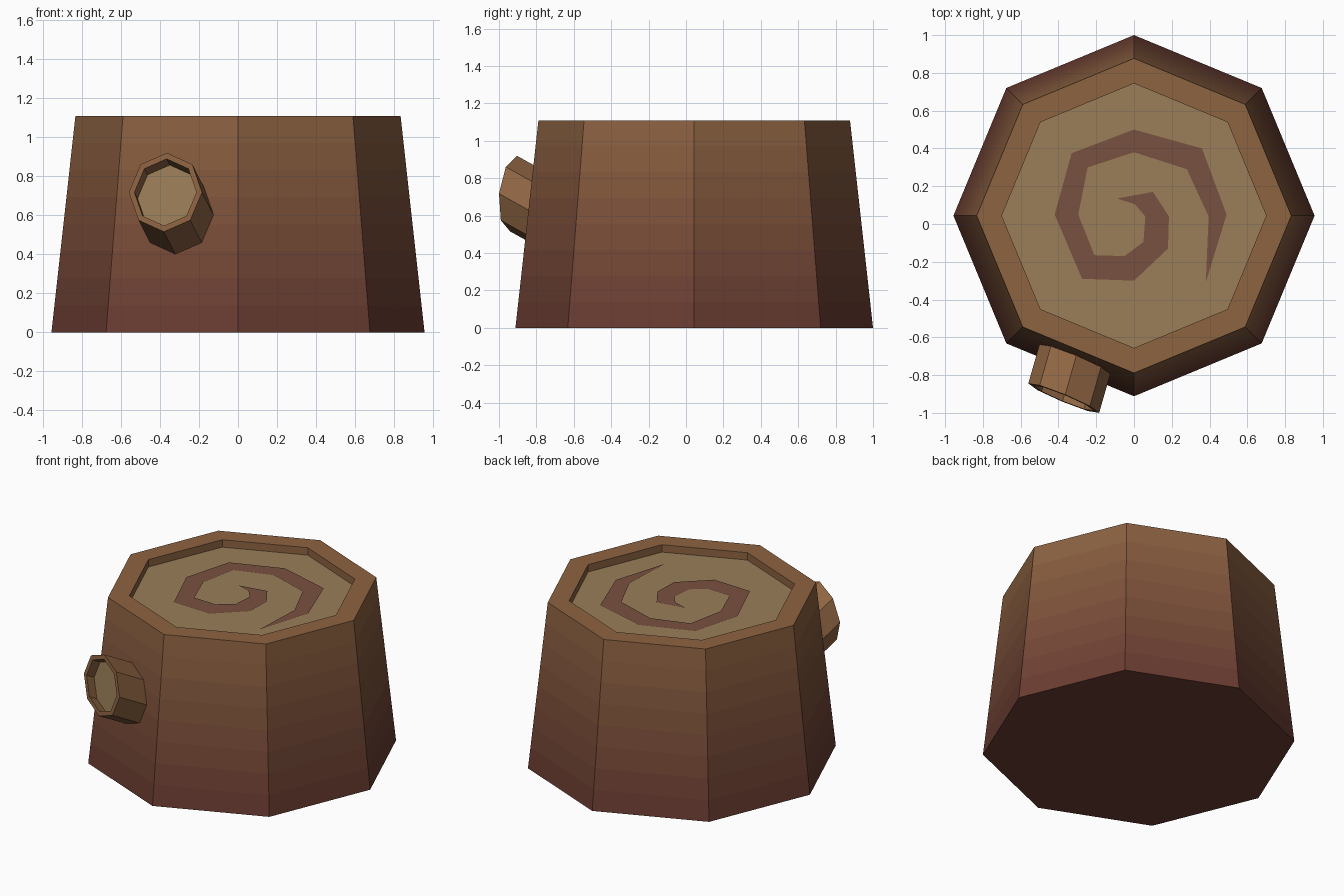
import bpy, bmesh, math
from mathutils import Vector

if "Cube" in bpy.data.objects:
    bpy.data.objects.remove(bpy.data.objects["Cube"])

X, Y = Vector((1, 0, 0)), Vector((0, 1, 0))
CY = 0.044       # trunk axis is slightly behind the origin
H = 1.11         # trunk height
BANDS = 8        # colour steps of the bark gradient


def material(name, rgb):
    m = bpy.data.materials.new(name)
    m.diffuse_color = (*[c ** 2.2 for c in rgb], 1)
    m.use_nodes = True
    m.node_tree.nodes["Principled BSDF"].inputs["Base Color"].default_value = m.diffuse_color
    return m


def ring(center, radius, u=X, v=Y, sides=8):
    """Octagon in the plane of u and v, with one corner on v."""
    angles = [math.pi / 2 + math.tau * i / sides for i in range(sides)]
    return [Vector(center) + radius * (math.cos(a) * u + math.sin(a) * v) for a in angles]


def loft(name, rings, slots, mats):
    """Skin a list of rings, capping the first and last; slots = cap, bands..., cap."""
    bm = bmesh.new()
    rows = [[bm.verts.new(p) for p in r] for r in rings]
    bm.faces.new(rows[0]).material_index = slots[0]
    for a, b, s in zip(rows, rows[1:], slots[1:]):
        for i in range(len(a)):
            j = (i + 1) % len(a)
            bm.faces.new((a[i], a[j], b[j], b[i])).material_index = s
    bm.faces.new(rows[-1]).material_index = slots[-1]
    bmesh.ops.recalc_face_normals(bm, faces=bm.faces)
    return finish(name, bm, mats)


def finish(name, bm, mats):
    me = bpy.data.meshes.new(name)
    bm.to_mesh(me)
    bm.free()
    for m in mats:
        me.materials.append(m)
    ob = bpy.data.objects.new(name, me)
    bpy.context.collection.objects.link(ob)
    return ob


low, high = (0.41, 0.24, 0.205), (0.55, 0.39, 0.265)
bark = [material(f"bark_{i}", [a + (b - a) * (i + 0.5) / BANDS for a, b in zip(low, high)])
        for i in range(BANDS)]
rim = material("bark_rim", high)
wood = material("cut_wood", (0.60, 0.49, 0.35))
grain = material("growth_ring", (0.47, 0.32, 0.26))

# Trunk: tapered octagon with a sunken cut face
rings = [ring((0, CY, H * i / BANDS), 0.956 - 0.123 * i / BANDS) for i in range(BANDS + 1)]
rings += [ring((0, CY, H), 0.70), ring((0, CY, H - 0.05), 0.70)]
loft("trunk", rings, [0, *range(BANDS), BANDS, BANDS, BANDS + 1], bark + [rim, wood])

# Growth ring: flat spiral ribbon, pointed at both ends
outer = [(0.49, 0.05), (0.36, 0.40), (0, 0.50), (-0.33, 0.375), (-0.42, 0.05),
         (-0.275, -0.29), (0, -0.30), (0.18, -0.13), (0.185, 0.04), (0.10, 0.17)]
inner = [(0.395, 0.04), (0.28, 0.29), (0, 0.38), (-0.245, 0.30), (-0.295, 0.05),
         (-0.21, -0.165), (-0.05, -0.17), (0.05, -0.095), (0.06, 0.04), (0.005, 0.105)]
bm = bmesh.new()
vert = lambda p: bm.verts.new((p[0], p[1], H - 0.046))
o, n = [vert(p) for p in outer], [vert(p) for p in inner]
bm.faces.new((vert((0.38, -0.31)), o[0], n[0]))
for i in range(len(o) - 1):
    bm.faces.new((o[i], o[i + 1], n[i + 1], n[i]))
bm.faces.new((o[-1], vert((-0.09, 0.135)), n[-1]))
for f in bm.faces:
    f.normal_update()
    if f.normal.z < 0:
        f.normal_flip()
finish("growth_ring_spiral", bm, [grain])

# Branch stub: slanted octagonal tube, hollowed at its end, parallel to the trunk side
u = Vector((0.924, -0.383, 0))
v = Vector((0.038, 0.092, 0.995))
end = Vector((-0.372, -0.922, 0.718))
inward = Vector((0.06, 0.21, -0.117))
loft("branch_stub",
     [ring(end + inward * 1.1, 0.203, u, v), ring(end, 0.203, u, v),
      ring(end, 0.172, u, v), ring(end + inward * 0.27, 0.172, u, v)],
     [0, 0, 0, 0, 1], [rim, wood])
